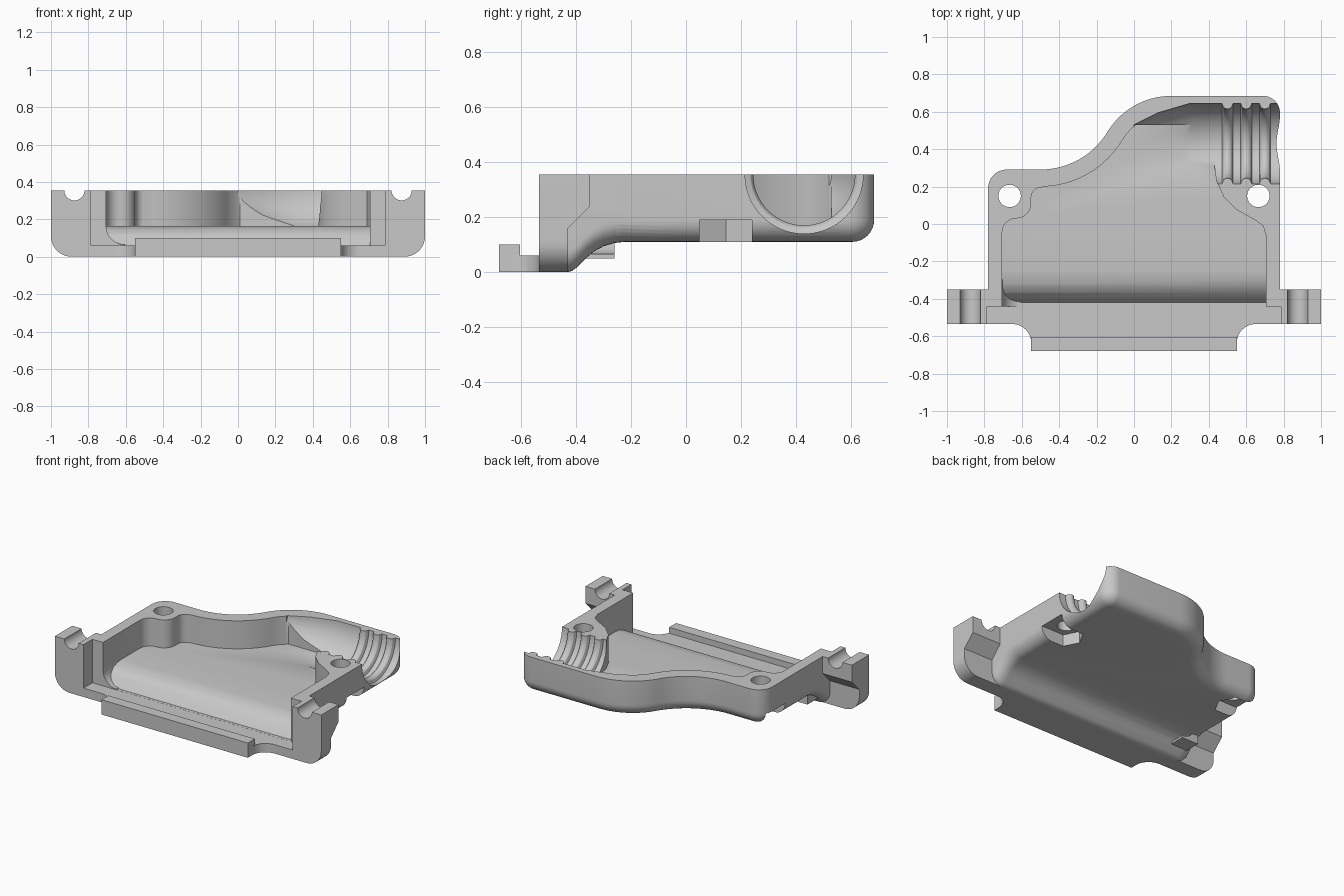
import bpy
import bmesh
from math import sin, cos, pi, radians, sqrt

cube = bpy.data.objects.get("Cube")
if cube:
    bpy.data.objects.remove(cube)

grey = bpy.data.materials.new("plain grey")
grey.use_nodes = True
COLOUR = (0.58, 0.58, 0.58, 1)
grey.diffuse_color = COLOUR
grey.node_tree.nodes["Principled BSDF"].inputs["Base Color"].default_value = COLOUR

TOP = 0.355
ABOVE = 0.6
WALL = 0.78
FRONT = -0.535
ROUND = 0.08
STEPS = 8


def arc(cx, cy, r, a0, a1, n=12):
    angles = [radians(a0 + (a1 - a0) * i / n) for i in range(n + 1)]
    return [(cx + r * cos(a), cy + r * sin(a)) for a in angles]


def finish(name, bm):
    bmesh.ops.recalc_face_normals(bm, faces=bm.faces)
    mesh = bpy.data.meshes.new(name)
    bm.to_mesh(mesh)
    bm.free()
    mesh.materials.append(grey)
    obj = bpy.data.objects.new(name, mesh)
    bpy.context.collection.objects.link(obj)
    return obj


def loft(name, sections):
    """Skin a closed solid through rings of 3D points."""
    bm = bmesh.new()
    rings = [[bm.verts.new(p) for p in ring] for ring in sections]
    n = len(rings[0])
    for a, b in zip(rings, rings[1:]):
        for i in range(n):
            j = (i + 1) % n
            bm.faces.new((a[i], a[j], b[j], b[i]))
    bm.faces.new(rings[0])
    bm.faces.new(rings[-1])
    return finish(name, bm)


def prism(name, points, axis, lo, hi):
    place = {"x": lambda p, h: (h, p[0], p[1]),
             "y": lambda p, h: (p[0], h, p[1]),
             "z": lambda p, h: (p[0], p[1], h)}[axis]
    return loft(name, [[place(p, h) for p in points] for h in (lo, hi)])


def box(name, x0, x1, y0, y1, z0, z1):
    return prism(name, [(x0, y0), (x1, y0), (x1, y1), (x0, y1)], "z", z0, z1)


def lathe(name, profile, cy, cz, n=64):
    """Revolve (x, radius) points around a line parallel to x."""
    turns = [2 * pi * k / n for k in range(n)]
    return loft(name, [[(x, cy + r * cos(a), cz + r * sin(a)) for a in turns]
                       for x, r in profile])


def combine(target, tool, operation):
    mod = target.modifiers.new("combine", 'BOOLEAN')
    mod.operation = operation
    mod.solver = 'EXACT'
    mod.object = tool
    bpy.context.view_layer.objects.active = target
    bpy.ops.object.modifier_apply(modifier=mod.name)
    bpy.data.objects.remove(tool)


def outline(inset):
    """S-curved plan of the shell, moved inwards by an inset."""
    return ([(inset - WALL, -0.5)] + arc(-0.68, 0.191, 0.1 - inset, 180, 90)
            + arc(-0.5, 0.71, 0.419 + inset, -90, -31.27, 16)
            + arc(0.2, 0.285, 0.4 - inset, 148.73, 90, 16)[1:]
            + arc(0.69, 0.595, 0.09 - inset, 90, 0) + [(WALL - inset, -0.5)])


# Rounding steps: (inset, height) pairs along a quarter circle
quarter = [(ROUND * (1 - sin(a)), ROUND * (1 - cos(a)))
           for a in (radians(90 * i / STEPS) for i in range(STEPS + 1))]

# Main shell with a rounded bottom edge
levels = [(d, 0.11 + h) for d, h in quarter] + [(0, TOP)]
shell = loft("shell", [[(x, y, z) for x, y in outline(d)] for d, z in levels])

# Deeper front part, blending up to the shallow back, with rounded sides
belly = [(-0.52, 0), (-0.43, 0), (-0.415, 0.004), (-0.4, 0.015), (-0.365, 0.05),
         (-0.335, 0.075), (-0.3, 0.094), (-0.26, 0.106), (-0.22, 0.1105)]
half = [(WALL - 0.0005 - d, h) for d, h in quarter]
stations = [(-x, h) for x, h in reversed(half)] + half
lower = loft("lower_front", [[(x, y, z + h) for y, z in belly]
                             + [(x, -0.22, 0.3), (x, -0.52, 0.3)] for x, h in stations])
combine(shell, lower, 'UNION')

# Mounting ears with chamfered backs and rounded outer corners
ear_face = [(0.7, 0)] + arc(0.89, 0.11, 0.11, -90, 0, 10) + [(1, TOP), (0.7, TOP)]
chamfer = [(-0.43, -0.1), (-0.43, 0.16), (-0.35, 0.24), (-0.2, 0.24), (-0.2, -0.1)]
for s in (-1, 1):
    ear = prism("ear", [(s * x, z) for x, z in ear_face], "y", FRONT, -0.35)
    combine(ear, prism("ear_chamfer", chamfer, "x", s * 0.5, s * 1.2), 'DIFFERENCE')
    combine(shell, ear, 'UNION')

# Front plate with concave shoulders
edge = [(0.55, -0.68)] + arc(0.65, FRONT - 0.1, 0.1, 180, 90) + [(0.72, FRONT), (0.72, -0.45)]
plate = edge + [(-x, y) for x, y in reversed(edge)]
combine(shell, prism("front_plate", plate, "z", 0, 0.06), 'UNION')

# Front recess
combine(shell, box("recess", -0.785, 0.785, -0.8, -0.44, 0.06, ABOVE), 'DIFFERENCE')

# Main cavity, wrapping around the two screw bosses
cavity = ([(-0.705, -0.46)] + arc(-0.63, -0.045, 0.075, 180, 90, 8)
          + arc(-0.63, 0.11, 0.08, -90, 0, 8)[1:] + arc(-0.495, 0.14, 0.055, 180, 90, 8)
          + arc(-0.5, 0.71, 0.51, -88, -31.27, 16) + arc(0.2, 0.285, 0.309, 148.73, 128, 8)[1:]
          + [(0.43, 0.53), (0.43, 0.31), (0.44, 0.23), (0.48, 0.145), (0.55, 0.075),
             (0.65, 0.02), (0.69, -0.01), (0.705, -0.06), (0.705, -0.46)])
combine(shell, prism("cavity", cavity, "z", 0.165, ABOVE), 'DIFFERENCE')

# Sloped front of the cavity floor
ramp = [(-0.46, 0.0605), (-0.42, 0.0605), (-0.4, 0.085), (-0.37, 0.12), (-0.33, 0.147),
        (-0.29, 0.16), (-0.24, 0.166), (-0.24, 0.3), (-0.46, 0.3)]
combine(shell, prism("ramp", ramp, "x", -0.705, 0.705), 'DIFFERENCE')

# Cable channel: a taper, then a bore with round grip ridges
bore, ridge = 0.215, 0.03
channel = [(0.0, 0.1), (0.13, 0.165), (0.3, bore)]
for cx in (0.5, 0.6, 0.7):
    for i in range(9):
        t = -ridge + 2 * ridge * i / 8
        channel.append((cx + t, bore - sqrt(max(ridge ** 2 - t ** 2, 0))))
channel.append((0.9, bore))
combine(shell, lathe("cable_channel", channel, 0.43, TOP), 'DIFFERENCE')

# Screw holes, side-loading nut pockets and ear grooves
for s in (-1, 1):
    hole = arc(s * 0.665, 0.15, 0.06, 0, 348.75, 31)
    combine(shell, prism("screw_hole", hole, "z", -0.1, ABOVE), 'DIFFERENCE')
    pocket = [(s * x, y) for x, y in
              [(0.56, 0.145), (0.61, 0.05), (0.9, 0.05), (0.9, 0.24), (0.61, 0.24)]]
    combine(shell, prism("nut_pocket", pocket, "z", -0.1, 0.19), 'DIFFERENCE')
    groove = arc(s * 0.875, TOP, 0.054, 0, 348.75, 31)
    combine(shell, prism("ear_groove", groove, "y", -0.7, -0.2), 'DIFFERENCE')

# Rounded inner corner and raised front lip
corner = arc(-0.605, 0.165, 0.1, 180, 270, 10) + [(-0.605, 0.05), (-0.73, 0.05), (-0.73, 0.165)]
combine(shell, prism("corner_fillet", corner, "y", -0.44, -0.26), 'UNION')
combine(shell, box("front_lip", -0.55, 0.55, -0.68, -0.605, 0.03, 0.1), 'UNION')

bpy.ops.object.select_all(action='DESELECT')
shell.select_set(True)
bpy.context.view_layer.objects.active = shell
bpy.ops.object.shade_smooth_by_angle(angle=radians(30))
